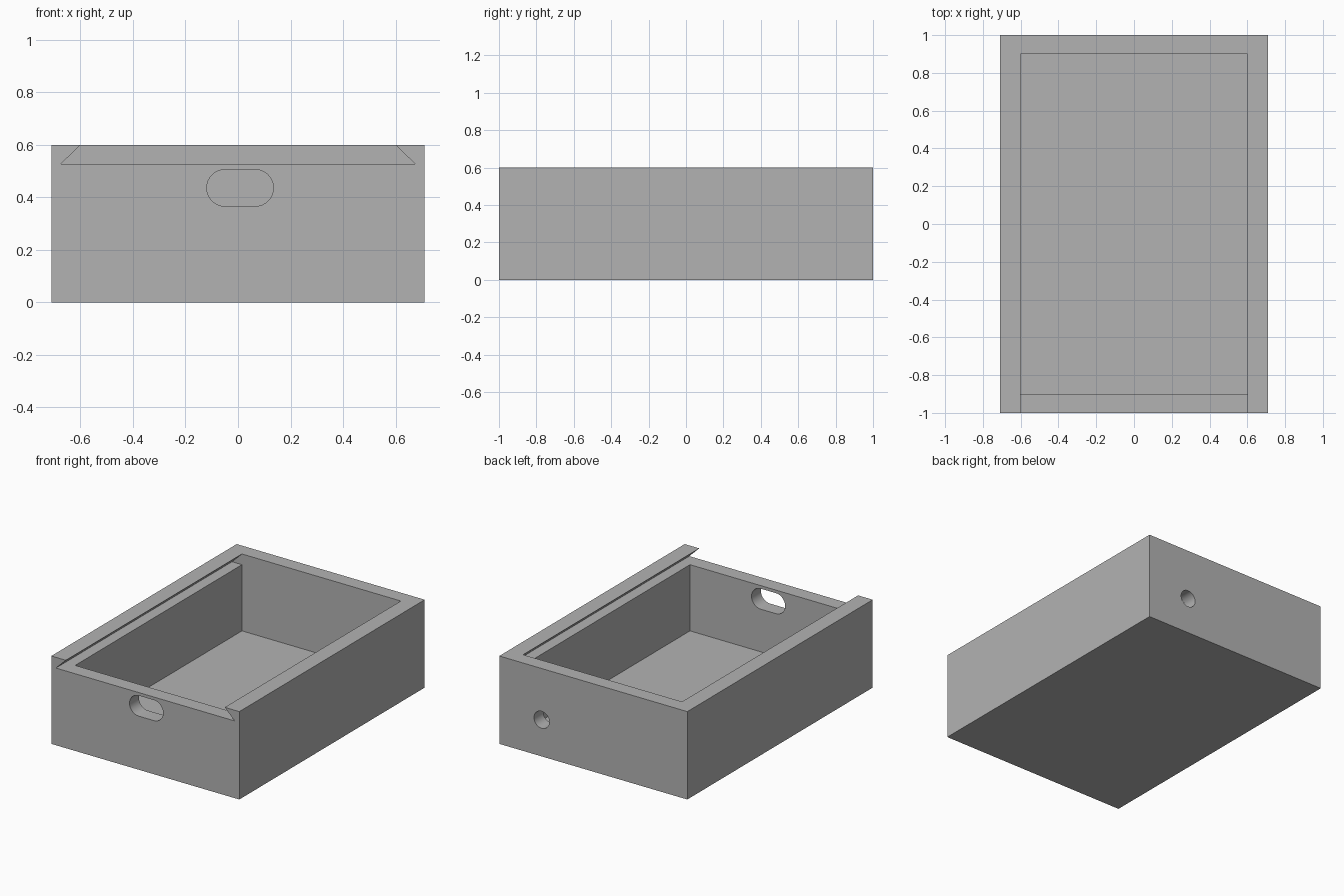
import bpy
import math
from mathutils import Vector

if "Cube" in bpy.data.objects:
    bpy.data.objects.remove(bpy.data.objects["Cube"], do_unlink=True)

HALF_W, HALF_L, HEIGHT = 0.71, 1.0, 0.6
IN_W, IN_L, FLOOR = 0.6, 0.9, 0.075
LEDGE, GROOVE_W = 0.527, 0.675

grey = bpy.data.materials.new("plain grey")
grey.use_nodes = True
colour = (0.45, 0.45, 0.45, 1)
grey.diffuse_color = colour
grey.node_tree.nodes["Principled BSDF"].inputs["Base Color"].default_value = colour


def prism(name, profile, y0, y1):
    """Extrude an outline in x and z along y."""
    n = len(profile)
    verts = [(x, y, z) for y in (y0, y1) for x, z in profile]
    faces = [tuple(range(n)), tuple(reversed(range(n, 2 * n)))]
    faces += [(i, i + n, (i + 1) % n + n, (i + 1) % n) for i in range(n)]
    mesh = bpy.data.meshes.new(name)
    mesh.from_pydata(verts, [], faces)
    mesh.materials.append(grey)
    obj = bpy.data.objects.new(name, mesh)
    bpy.context.collection.objects.link(obj)
    return obj


def rect(w, z0, z1):
    return [(-w, z0), (w, z0), (w, z1), (-w, z1)]


def stadium(cx, cz, r, half_straight, steps=16):
    """Rounded slot outline; a plain circle when half_straight is zero."""
    pts = []
    for side, start in ((1, -math.pi / 2), (-1, math.pi / 2)):
        last = steps + 1 if half_straight else steps
        for i in range(last):
            a = start + math.pi * i / steps
            pts.append((cx + side * half_straight + r * math.cos(a), cz + r * math.sin(a)))
    return pts


# Solid block
box = prism("sliding_lid_box", rect(HALF_W, 0, HEIGHT), -HALF_L, HALF_L)

# Dovetail groove, extended along its own slope above the rim
slope = (GROOVE_W - IN_W) / (HEIGHT - LEDGE)
rise = 0.1
top_w = IN_W - slope * rise
groove = [(-GROOVE_W, LEDGE), (GROOVE_W, LEDGE), (top_w, HEIGHT + rise), (-top_w, HEIGHT + rise)]

cutters = [
    prism("cavity_cutter", rect(IN_W, FLOOR, LEDGE + 0.02), -IN_L, IN_L),
    prism("lid_groove_cutter", groove, -HALF_L - 0.1, IN_L),
    prism("finger_slot_cutter", stadium(0.008, 0.436, 0.07, 0.057), -HALF_L - 0.1, -IN_L + 0.1),
    prism("cable_hole_cutter", stadium(0.39, 0.25, 0.058, 0), IN_L - 0.1, HALF_L + 0.1),
]

# Cut each opening out of the block
bpy.context.view_layer.objects.active = box
for cutter in cutters:
    cutter.hide_render = True
    mod = box.modifiers.new(cutter.name, "BOOLEAN")
    mod.operation = "DIFFERENCE"
    mod.solver = "EXACT"
    mod.object = cutter
    bpy.ops.object.modifier_apply(modifier=mod.name)
    bpy.data.objects.remove(cutter, do_unlink=True)

# Smooth the curved openings, keep the box edges sharp
bpy.ops.object.select_all(action="DESELECT")
box.select_set(True)
bpy.ops.object.shade_smooth_by_angle(angle=math.radians(30))
